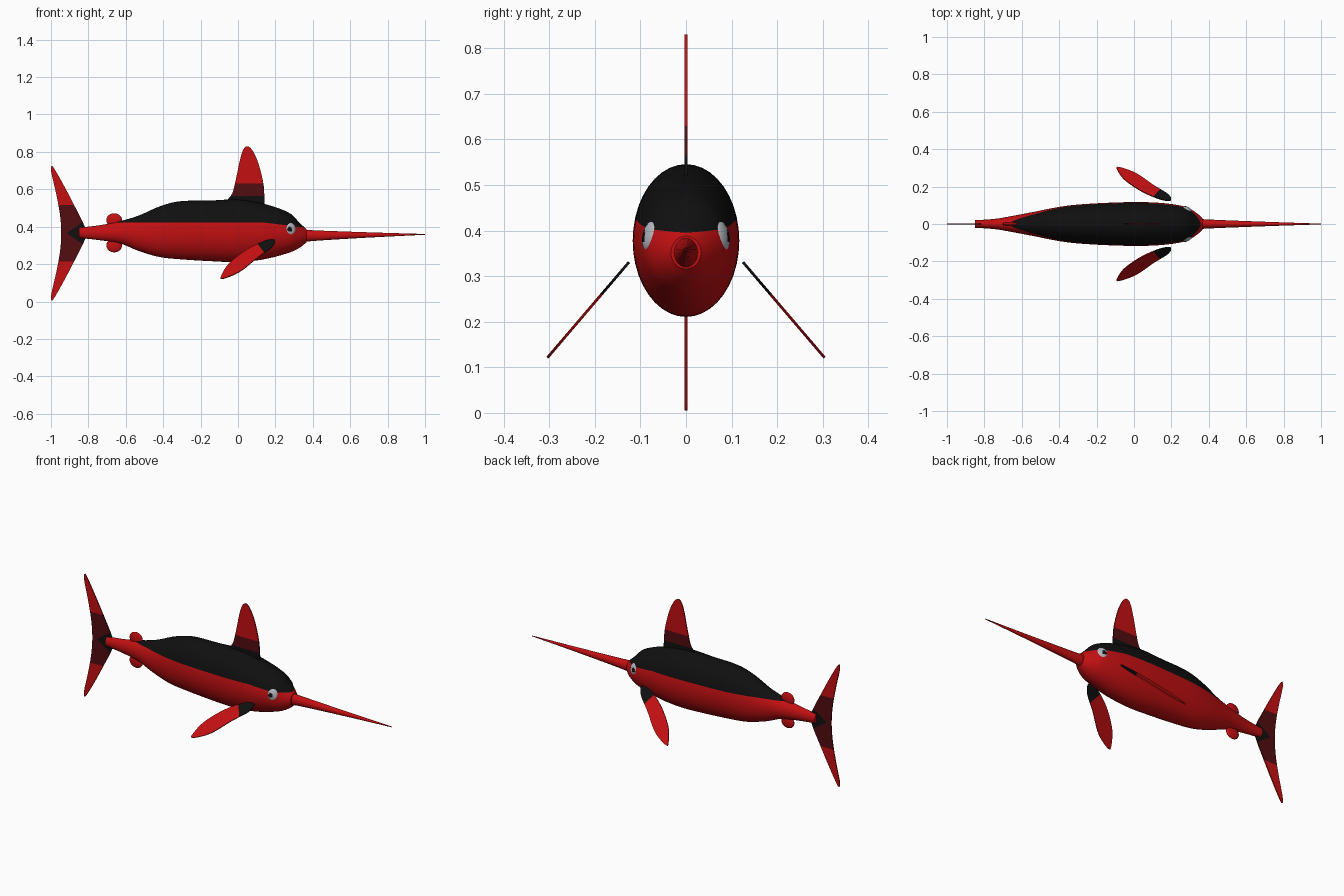
import bpy, bmesh, math
from mathutils import Vector, Matrix

if "Cube" in bpy.data.objects:
    bpy.data.objects.remove(bpy.data.objects["Cube"])


def material(name, rgb):
    m = bpy.data.materials.new(name)
    m.use_nodes = True
    m.diffuse_color = (*rgb, 1)
    m.node_tree.nodes["Principled BSDF"].inputs["Base Color"].default_value = (*rgb, 1)
    return m


RED = material("red", (0.55, 0.005, 0.006))
DARK = material("dark red", (0.085, 0.004, 0.005))
BLACK = material("black", (0.005, 0.005, 0.005))
GREY = material("eye grey", (0.45, 0.48, 0.52))


def finish(bm, name, mats, rule=None):
    bmesh.ops.recalc_face_normals(bm, faces=bm.faces)
    if rule:
        for f in bm.faces:
            f.material_index = rule(f.calc_center_median())
    me = bpy.data.meshes.new(name)
    bm.to_mesh(me)
    bm.free()
    for m in mats:
        me.materials.append(m)
    ob = bpy.data.objects.new(name, me)
    bpy.context.collection.objects.link(ob)
    bpy.ops.object.select_all(action='DESELECT')
    ob.select_set(True)
    bpy.context.view_layer.objects.active = ob
    bpy.ops.object.shade_smooth_by_angle(angle=math.radians(40))
    return ob


def cut(bm, co, no):
    bmesh.ops.bisect_plane(bm, geom=bm.verts[:] + bm.edges[:] + bm.faces[:],
                           plane_co=co, plane_no=no)


def smooth(points, steps, closed=False):
    """Sample a smooth curve through the points."""
    pts = [Vector(p) for p in points]
    n = len(pts)
    pick = (lambda i: pts[i % n]) if closed else (lambda i: pts[max(0, min(n - 1, i))])
    out = []
    for i in range(n if closed else n - 1):
        a, b, c, d = (pick(i + k) for k in (-1, 0, 1, 2))
        for s in range(steps):
            t = s / steps
            out.append(b + (c - a) * t / 2 + (a - b * 2.5 + c * 2 - d / 2) * t * t
                       + (b * 1.5 - a / 2 - c * 1.5 + d / 2) * t ** 3)
    if not closed:
        out.append(pts[-1])
    return out


def loft(stations, steps, sides=40):
    """Stations are x, top z, bottom z, half width."""
    bm = bmesh.new()
    rings = []
    for x, top, low, w in smooth(stations, steps):
        ring = []
        for k in range(sides):
            a = math.tau * k / sides
            ring.append(bm.verts.new((x, w * math.cos(a),
                                      (top + low) / 2 + (top - low) / 2 * math.sin(a))))
        rings.append(ring)
    for r, q in zip(rings, rings[1:]):
        for k in range(sides):
            j = (k + 1) % sides
            bm.faces.new((r[k], r[j], q[j], q[k]))
    bm.faces.new(rings[0])
    bm.faces.new(rings[-1])
    return bm


def plate(outline, normal, half=0.003):
    """Thin fin plate from a smooth closed outline."""
    bm = bmesh.new()
    off = Vector(normal).normalized() * half
    face = bm.faces.new([bm.verts.new(p - off) for p in smooth(outline, 6, True)])
    ext = bmesh.ops.extrude_face_region(bm, geom=[face], use_keep_orig=True)
    bmesh.ops.translate(bm, vec=off * 2,
                        verts=[v for v in ext["geom"] if isinstance(v, bmesh.types.BMVert)])
    bmesh.ops.triangulate(bm, faces=bm.faces[:])
    return bm


def ellipsoid(centre, size, rot=None):
    bm = bmesh.new()
    m = Matrix.Translation(centre) @ (rot or Matrix()) @ Matrix.Diagonal((*size, 1))
    bmesh.ops.create_uvsphere(bm, u_segments=32, v_segments=20, radius=1, matrix=m)
    return bm


# Body with a dark back
body = loft([(-0.85, 0.395, 0.34, 0.02), (-0.74, 0.408, 0.328, 0.028),
             (-0.63, 0.43, 0.31, 0.047), (-0.53, 0.46, 0.27, 0.066),
             (-0.42, 0.508, 0.238, 0.088), (-0.31, 0.536, 0.226, 0.103),
             (-0.15, 0.54, 0.216, 0.113), (0, 0.545, 0.211, 0.117),
             (0.14, 0.522, 0.226, 0.113), (0.27, 0.476, 0.26, 0.094),
             (0.33, 0.42, 0.288, 0.062), (0.365, 0.388, 0.316, 0.033)], 6)
SLOPE = 0.12
cut(body, (0, 0, 0.422), (0, 0, 1))
cut(body, (0.14, 0, 0.422), (SLOPE, 0, 1))
finish(body, "body", [RED, BLACK],
       lambda c: int(c.z > min(0.422, 0.422 - SLOPE * (c.x - 0.14))))

# Long pointed bill
finish(loft([(0.34, 0.386, 0.316, 0.028), (0.42, 0.38, 0.325, 0.023),
             (0.7, 0.37, 0.342, 0.012), (1.0, 0.361, 0.357, 0.002)], 5, 24), "bill", [RED])

# Dorsal fin in three bands
dorsal = plate([(-0.06, 0, 0.525), (-0.03, 0, 0.58), (-0.01, 0, 0.66), (0.01, 0, 0.755),
                (0.028, 0, 0.812), (0.05, 0, 0.83), (0.076, 0, 0.81), (0.105, 0, 0.75),
                (0.13, 0, 0.66), (0.14, 0, 0.585), (0.132, 0, 0.5), (0.03, 0, 0.49)], (0, 1, 0))
for z in (0.565, 0.63):
    cut(dorsal, (0, 0, z), (0, 0, 1))
finish(dorsal, "dorsal_fin", [RED, DARK, BLACK],
       lambda c: 2 if c.z < 0.565 else int(c.z < 0.63))

# Crescent tail, mirrored about the body axis
MID = 0.365
half_tail = [(-0.81, 0), (-0.83, 0.06), (-0.868, 0.135), (-0.92, 0.235), (-0.97, 0.325),
             (-0.995, 0.36), (-0.998, 0.325), (-0.973, 0.215), (-0.952, 0.1), (-0.945, 0)]
points = half_tail + [(x, -z) for x, z in half_tail[-2:0:-1]]
tail = plate([(x, 0, MID + z) for x, z in points], (0, 1, 0))
for s in (-1, 1):
    cut(tail, (0, 0, MID + s * 0.15), (0, 0, 1))
    cut(tail, (-0.915, 0, MID), (0.7, 0, s))


def tail_rule(c):
    d = abs(c.z - MID)
    return 2 if d < 0.7 * (c.x + 0.915) else int(d < 0.15)


finish(tail, "tail_fin", [RED, DARK, BLACK], tail_rule)

# Small rounded finlets ahead of the tail
for name, z in (("upper_finlet", 0.435), ("lower_finlet", 0.3)):
    finish(ellipsoid((-0.662, 0, z), (0.042, 0.012, 0.037)), name, [RED])

# Pectoral fins and eyes on both sides
pectoral = [(0.197, 0.328), (0.14, 0.322), (0.04, 0.272), (-0.05, 0.2), (-0.088, 0.14),
            (-0.082, 0.122), (0.01, 0.16), (0.105, 0.235), (0.18, 0.29)]
for side, s in (("left", 1), ("right", -1)):
    fin = plate([(x, s * (0.13 + 0.854 * (0.325 - z)), z) for x, z in pectoral],
                (0, s * 0.76, 0.65))
    root = Vector((0.13, 0, 0.275))
    axis = Vector((0.8, 0, 0.6))
    cut(fin, root, axis)
    finish(fin, side + "_pectoral_fin", [RED, BLACK],
           lambda c: int((c - root).dot(axis) > 0))

    turn = Matrix.Rotation(-s * 0.45, 4, 'Z') @ Matrix.Rotation(s * 0.2, 4, 'X')
    finish(ellipsoid((0.281, s * 0.077, 0.388), (0.03, 0.015, 0.034), turn),
           side + "_eye", [GREY, BLACK],
           lambda c: int(s * c.y > 0.08 and math.hypot(c.x - 0.277, c.z - 0.386) < 0.013))
